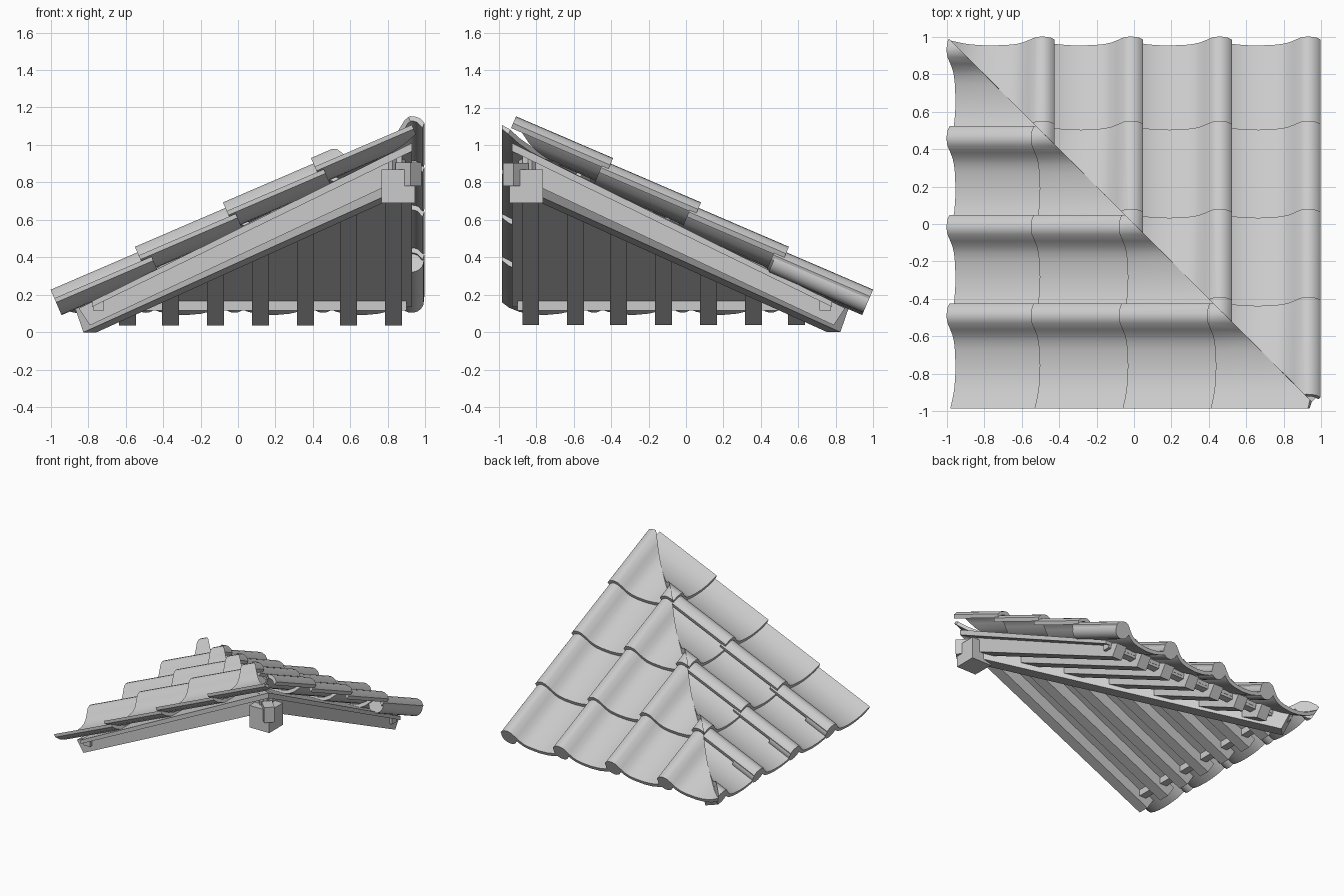
import bpy, bmesh
from math import atan, cos, sin, pi, sqrt, radians
from mathutils import Matrix, Vector

if "Cube" in bpy.data.objects:
    bpy.data.objects.remove(bpy.data.objects["Cube"], do_unlink=True)

grey = bpy.data.materials.new("plain_grey")
grey.use_nodes = True
grey.diffuse_color = (0.6, 0.6, 0.6, 1)
grey.node_tree.nodes["Principled BSDF"].inputs["Base Color"].default_value = (0.6, 0.6, 0.6, 1)

TILT = atan(0.43)
PITCH = 0.473
EDGE = 0.995
# Cross-section of a tile: (distance across, height), roll, trough, then raised lip
PROFILE = [(0, .08), (.02, .106), (.05, .118), (.075, .12), (.105, .108),
           (.14, .07), (.17, .04), (.205, .02), (.25, .008), (.33, 0), (.4, .004),
           (.46, .018), (.51, .04), (.56, .07)]
THICK = 0.028


def add_prism(bm, points, vector):
    """Extrude a closed outline along a vector."""
    face = bm.faces.new([bm.verts.new(p) for p in points])
    ext = bmesh.ops.extrude_face_region(bm, geom=[face], use_keep_orig=True)
    moved = [g for g in ext["geom"] if isinstance(g, bmesh.types.BMVert)]
    bmesh.ops.translate(bm, verts=moved, vec=vector)


def clip(bm, normal):
    """Cut along the hip and close the cut."""
    geom = bm.verts[:] + bm.edges[:] + bm.faces[:]
    res = bmesh.ops.bisect_plane(bm, geom=geom, dist=1e-5, plane_co=(0, 0, 0),
                                 plane_no=normal, clear_outer=True)
    edges = [g for g in res["geom_cut"] if isinstance(g, bmesh.types.BMEdge)]
    if edges:
        bmesh.ops.holes_fill(bm, edges=edges, sides=0)


def finish(name, bm, side=None, smooth=False):
    """Turn to the chosen roof side, trim at the hip and make the object."""
    if side == "back":
        bmesh.ops.rotate(bm, verts=bm.verts[:], cent=(0, 0, 0), matrix=Matrix.Rotation(-pi / 2, 3, 'Z'))
    if side:
        clip(bm, (1, 1, 0) if side == "right" else (-1, -1, 0))
    if bm.faces:
        bmesh.ops.recalc_face_normals(bm, faces=bm.faces[:])
        mesh = bpy.data.meshes.new(name)
        bm.to_mesh(mesh)
        mesh.materials.append(grey)
        obj = bpy.data.objects.new(name, mesh)
        bpy.context.collection.objects.link(obj)
        if smooth:
            mesh.shade_smooth()
            mesh.set_sharp_from_angle(angle=radians(40))
    bm.free()


def part(name, points, vector, side=None, smooth=False):
    bm = bmesh.new()
    add_prism(bm, points, vector)
    finish(name, bm, side, smooth)


def box(name, low, high, side=None):
    outline = [(low[0], low[1], low[2]), (high[0], low[1], low[2]),
               (high[0], high[1], low[2]), (low[0], high[1], low[2])]
    part(name, outline, (0, 0, high[2] - low[2]), side)


def slab(name, outline, y, width, side):
    """Upright x-z outline given a width along y."""
    part(name, [(x, y - width / 2, z) for x, z in outline], (0, width, 0), side)


def diagonal_slab(name, outline, width):
    """Upright outline given a width and laid along the hip line."""
    bm = bmesh.new()
    add_prism(bm, [(x * sqrt(2), -width / 2, z) for x, z in outline], (0, width, 0))
    bmesh.ops.rotate(bm, verts=bm.verts[:], cent=(0, 0, 0), matrix=Matrix.Rotation(-pi / 4, 3, 'Z'))
    finish(name, bm)


def tile_point(course, edge, u, h):
    # the eaves course sits slightly further up the slope than the even spacing
    x0 = -0.973 + 0.47 * course + (0.02 if course == 0 else 0)
    z0 = 0.109 + 0.237 * course + (0.008 if course == 0 else 0)
    return (x0 - h * sin(TILT), edge - u, z0 + h * cos(TILT))


UP_SLOPE = Vector((cos(TILT), 0, sin(TILT)))


def under(i):
    """Offset a profile point inward along its normal."""
    a = Vector(PROFILE[i - 1])
    b = Vector(PROFILE[min(i + 1, len(PROFILE) - 1)])
    t = (b - a).normalized()
    p = Vector(PROFILE[i]) + Vector((t.y, -t.x)) * THICK
    return (min(p.x, PROFILE[-1][0]), p.y)


section = PROFILE + [under(i) for i in range(len(PROFILE) - 1, 0, -1)] + [(.01, .052)]

for side in ("right", "back"):
    # Curved tiles in four overlapping courses
    for course in range(4):
        for col in range(4):
            edge = EDGE - PITCH * col
            outline = [tile_point(course, edge, u, h) for u, h in section]
            part(f"{side}_tile", outline, UP_SLOPE * 0.565, side, True)

    # Round plugs closing the rolls along the eaves
    for col in range(4):
        edge = EDGE - PITCH * col
        ring = [(.068 + .065 * cos(a * pi / 12), .051 + .065 * sin(a * pi / 12)) for a in range(24)]
        outline = [tile_point(0, edge, u, h) for u, h in ring]
        part(f"{side}_roll_plug", outline, UP_SLOPE * (0.55 if col == 0 else 0.2), side, True)

    # Boarding under the tiles
    slab(f"{side}_boarding", [(-.78, .135), (.94, .972), (.94, 1.016), (-.78, .165)], 0, 1.86, side)

    # Rafters
    for y in (-.83, -.59, -.36, -.12, .12, .36, .59, .83):
        slab(f"{side}_rafter", [(-.79, .037), (.93, .845), (.93, .99), (-.85, .128)], y, .09, side)

    # Batten along the eaves
    box(f"{side}_eaves_batten", (-.775, -.9, .115), (-.715, .9, .17), side)

# Hip beam on the diagonal
diagonal_slab("hip_beam", [(-.79, 0), (.86, .745), (.86, .96), (-.835, .13)], .1)

# Block at the peak with a short stub at its outer corner
box("peak_block", (.765, -.945, .69), (.945, -.765, .87))
diagonal_slab("peak_stub", [(.87, .78), (.95, .78), (.95, .905), (.87, .905)], .08)
